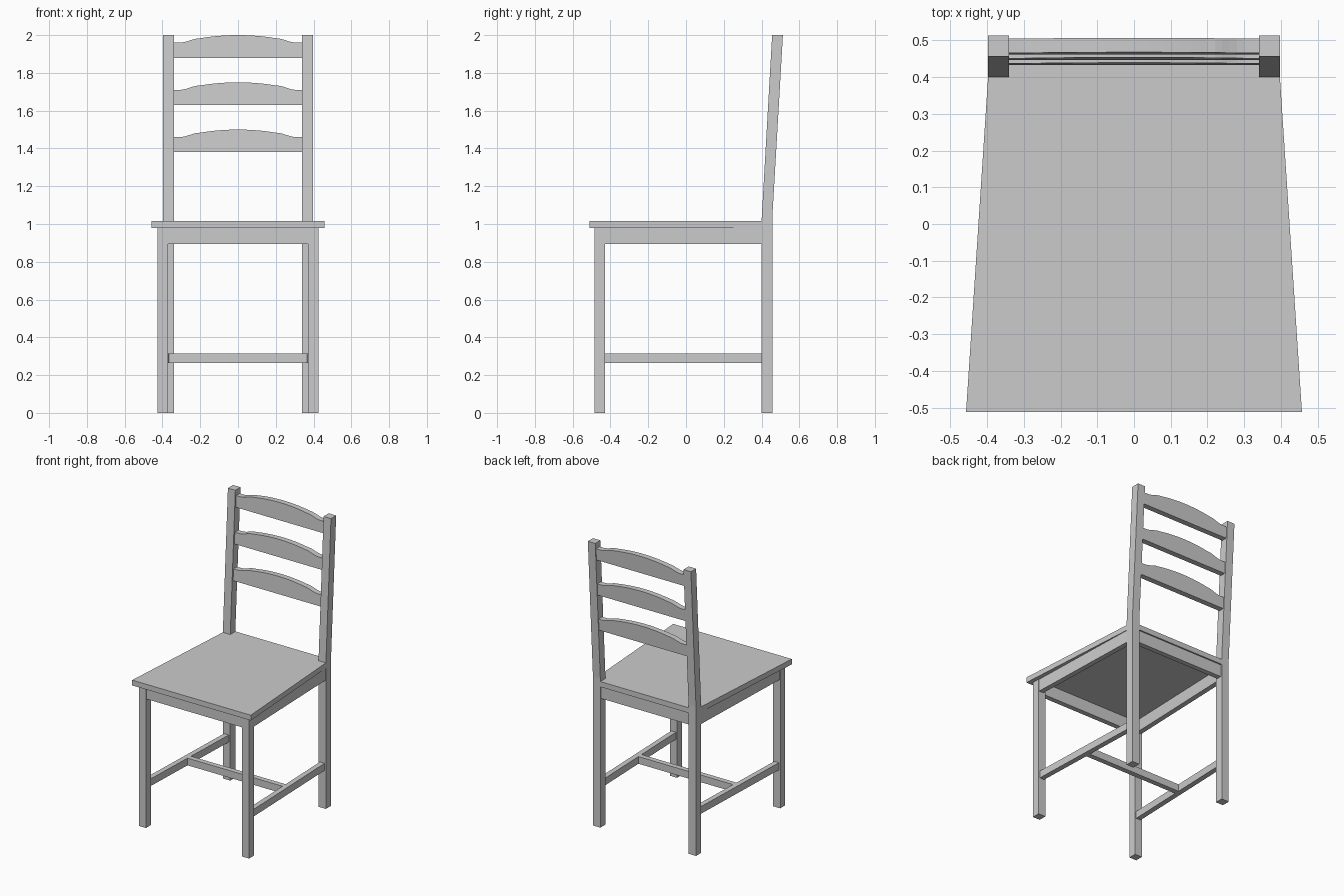
import bpy, bmesh
from math import cos, pi
from mathutils import Vector

cube = bpy.data.objects.get("Cube")
if cube:
    bpy.data.objects.remove(cube, do_unlink=True)

grey = bpy.data.materials.new("plain grey")
grey.use_nodes = True
grey.diffuse_color = (0.6, 0.6, 0.6, 1)
grey.node_tree.nodes["Principled BSDF"].inputs["Base Color"].default_value = (0.6, 0.6, 0.6, 1)


def prism(name, outline, offset):
    """Extrude a flat outline of 3D points along an offset vector."""
    bm = bmesh.new()
    face = bm.faces.new([bm.verts.new(p) for p in outline])
    ext = bmesh.ops.extrude_face_region(bm, geom=[face])
    moved = [v for v in ext["geom"] if isinstance(v, bmesh.types.BMVert)]
    bmesh.ops.translate(bm, vec=Vector(offset), verts=moved)
    bmesh.ops.recalc_face_normals(bm, faces=bm.faces)
    mesh = bpy.data.meshes.new(name)
    bm.to_mesh(mesh)
    bm.free()
    mesh.materials.append(grey)
    obj = bpy.data.objects.new(name, mesh)
    bpy.context.collection.objects.link(obj)
    return obj


def box(name, x0, x1, y0, y1, z0, z1):
    return prism(name, [(x0, y0, z0), (x1, y0, z0), (x1, y1, z0), (x0, y1, z0)],
                 (0, 0, z1 - z0))


def side_rail(name, side, front_x, back_x, width, z0, z1):
    """Rail running from a front leg to a back post, following the taper."""
    f, b, w = side * front_x, side * back_x, side * width
    return prism(name, [(f, LEG_BACK, z0), (f - w, LEG_BACK, z0),
                        (b - w, POST_FRONT, z0), (b, POST_FRONT, z0)], (0, 0, z1 - z0))


LEG_FRONT, LEG_BACK = -0.485, -0.43
POST_FRONT, POST_BACK = 0.40, 0.457
POST_IN, POST_OUT = 0.34, 0.397
SEAT_LOW, SEAT_TOP, TOP = 0.98, 1.017, 2.0
LEAN = 0.056 / (TOP - SEAT_TOP)

# Tapered seat, notched around the back posts
half = [(0.457, -0.512), (POST_OUT, POST_FRONT), (POST_IN, POST_FRONT), (POST_IN, POST_BACK)]
outline = half + [(-x, y) for x, y in reversed(half)]
prism("seat", [(x, y, SEAT_LOW) for x, y in outline], (0, 0, SEAT_TOP - SEAT_LOW))

# Legs, leaning back posts and side rails
for side, word in ((1, "left"), (-1, "right")):
    box(word + "_front_leg", side * 0.37, side * 0.425, LEG_FRONT, LEG_BACK, 0, SEAT_LOW)
    lean = LEAN * (TOP - SEAT_TOP)
    profile = [(POST_FRONT, 0), (POST_BACK, 0), (POST_BACK, SEAT_TOP + 0.02),
               (POST_BACK + lean, TOP), (POST_FRONT + lean, TOP), (POST_FRONT, SEAT_TOP)]
    prism(word + "_back_post", [(side * POST_IN, y, z) for y, z in profile],
          (side * (POST_OUT - POST_IN), 0, 0))
    side_rail(word + "_apron", side, 0.421, 0.394, 0.035, 0.895, SEAT_LOW)
    side_rail(word + "_stretcher", side, 0.415, 0.387, 0.036, 0.265, 0.315)

# Front and back aprons, cross stretcher
box("front_apron", -0.37, 0.37, -0.478, -0.443, 0.895, SEAT_LOW)
box("back_apron", -POST_IN, POST_IN, 0.412, 0.447, 0.895, SEAT_LOW)
box("cross_stretcher", -0.37, 0.37, -0.033, 0.003, 0.265, 0.315)


def crest(x):
    """Rise of a slat's top edge: a shallow arch flaring into flat ends."""
    x = abs(x)
    if x > 0.31:
        return 0.08
    if x > 0.2:
        return 0.08 + 0.0235 * (0.5 + 0.5 * cos(pi * (x - 0.2) / 0.11))
    return 0.12 - 0.0165 * (x / 0.2) ** 2


# Three arched back slats following the lean of the posts
STEPS = 34
for i, word in enumerate(("lower", "middle", "upper")):
    z0 = 1.38 + 0.25 * i
    xs = [POST_IN * (2 * k / STEPS - 1) for k in range(STEPS + 1)]
    edge = [(-POST_IN, z0), (POST_IN, z0)] + [(x, z0 + crest(x)) for x in reversed(xs)]
    prism(word + "_back_slat",
          [(x, POST_FRONT + 0.0115 + LEAN * (z - SEAT_TOP), z) for x, z in edge],
          (0, 0.039, 0))
